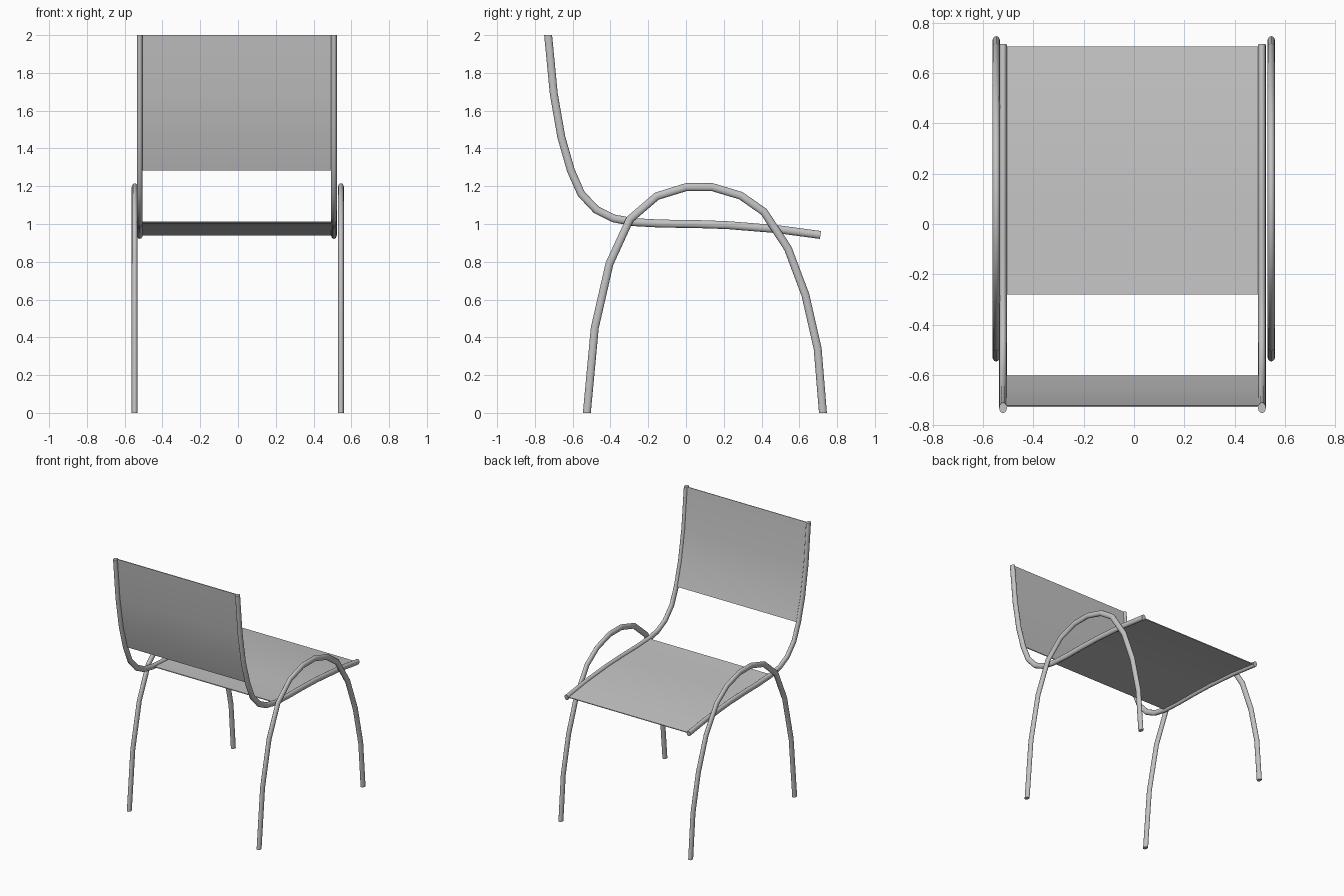
import bpy, bmesh, math
from mathutils import Vector

cube = bpy.data.objects.get("Cube")
if cube:
    bpy.data.objects.remove(cube)

grey = bpy.data.materials.new("plain grey")
grey.use_nodes = True
colour = (0.55, 0.55, 0.55, 1)
grey.diffuse_color = colour
grey.node_tree.nodes["Principled BSDF"].inputs["Base Color"].default_value = colour

# Side profiles as (y, z)
RAIL = [(-.73, 2), (-.70, 1.69), (-.66, 1.46), (-.61, 1.285), (-.555, 1.16),
        (-.475, 1.075), (-.385, 1.03), (-.28, 1.01), (-.13, 1.002),
        (.045, 1), (.22, .994), (.48, .973), (.712, .942)]
LEG = [(-.525, 0), (-.483, .45), (-.405, .79), (-.297, 1.025), (-.155, 1.147),
       (0, 1.195), (.14, 1.195), (.29, 1.15), (.412, 1.065), (.54, .87),
       (.632, .625), (.697, .34), (.725, 0)]


def frames(path):
    """Yield each profile point with its normal in the side plane."""
    pts = [Vector(p) for p in path]
    for i, p in enumerate(pts):
        a = (p - pts[max(i - 1, 0)]).normalized()
        b = (pts[min(i + 1, len(pts) - 1)] - p).normalized()
        t = (a + b).normalized()
        yield p, Vector((-t.y, t.x))


def sweep(name, rings):
    """Skin a row of closed sections, cap the ends and shade by angle."""
    bm = bmesh.new()
    rings = [[bm.verts.new(co) for co in ring] for ring in rings]
    for r0, r1 in zip(rings, rings[1:]):
        for k in range(len(r0)):
            j = (k + 1) % len(r0)
            bm.faces.new((r0[k], r0[j], r1[j], r1[k]))
    bm.faces.new(rings[0])
    bm.faces.new(rings[-1])
    bmesh.ops.recalc_face_normals(bm, faces=bm.faces)
    mesh = bpy.data.meshes.new(name)
    bm.to_mesh(mesh)
    bm.free()
    mesh.materials.append(grey)
    obj = bpy.data.objects.new(name, mesh)
    bpy.context.collection.objects.link(obj)
    bpy.ops.object.select_all(action='DESELECT')
    obj.select_set(True)
    bpy.context.view_layer.objects.active = obj
    bpy.ops.object.shade_smooth_by_angle(angle=math.radians(40))


def tube(name, path, x, level_ends, rx=.0155, r=.021, sides=12):
    """Oval tube; ends listed in level_ends are cut parallel to the floor."""
    rings = []
    for i, (p, n) in enumerate(frames(path)):
        if i in level_ends:
            n = Vector((math.copysign(1, n.x), 0))
        ring = []
        for k in range(sides):
            ang = math.tau * k / sides
            q = p + n * r * math.sin(ang)
            ring.append((x + rx * math.cos(ang), q.x, q.y))
        rings.append(ring)
    sweep(name, rings)


def panel(name, path, x0=-.515, x1=.503, half=.003):
    """Thin sheet stretched between the two rails."""
    rings = []
    for p, n in frames(path):
        a, b = p + n * half, p - n * half
        rings.append([(x0, a.x, a.y), (x1, a.x, a.y),
                      (x1, b.x, b.y), (x0, b.x, b.y)])
    sweep(name, rings)


# Frame tubes on both sides
for side, rail_x, leg_x in (("right", -.52, -.547), ("left", .508, .545)):
    tube(side + "_seat_rail", RAIL, rail_x, {0})
    tube(side + "_leg_hoop", LEG, leg_x, {0, len(LEG) - 1})

# Sheets, set slightly forward of the rail centres
panel("backrest", [(y + .006, z) for y, z in RAIL[:4]])
panel("seat", RAIL[7:-1] + [(.704, .943)])
